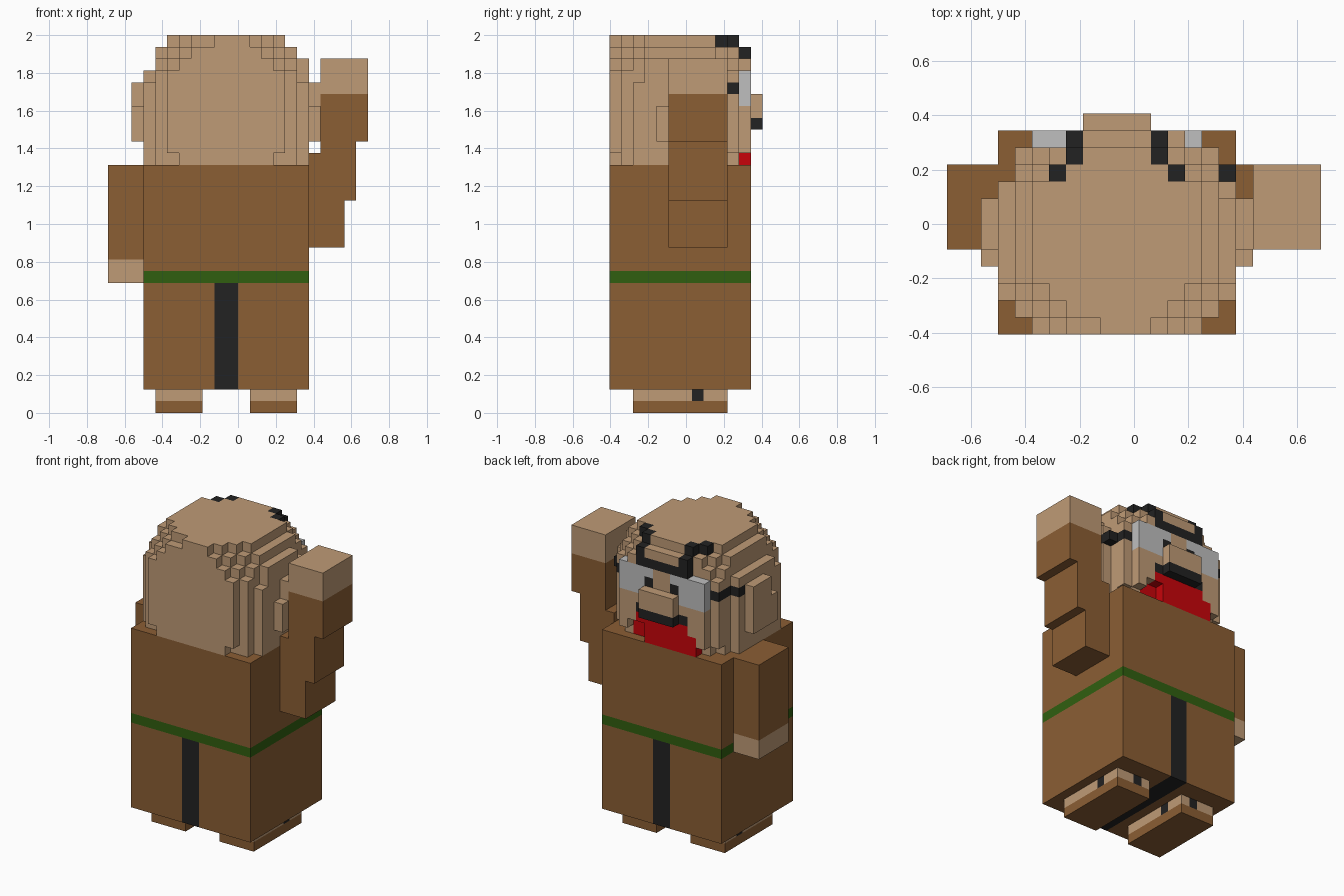
import bpy, bmesh
from mathutils import Vector

cube = bpy.data.objects.get("Cube")
if cube:
    bpy.data.objects.remove(cube, do_unlink=True)

U = 1 / 16      # size of one block
MID_Y = 6.5     # block row that lies on y = 0


def material(name, rgb):
    lin = [((c / 255 + 0.055) / 1.055) ** 2.4 if c > 10 else c / 255 / 12.92 for c in rgb]
    m = bpy.data.materials.new(name)
    m.use_nodes = True
    m.diffuse_color = (*lin, 1)
    bsdf = next(n for n in m.node_tree.nodes if n.type == 'BSDF_PRINCIPLED')
    bsdf.inputs["Base Color"].default_value = (*lin, 1)
    return m


MATS = [material("skin", (191, 155, 118)), material("brown cloth", (139, 94, 52)),
        material("black", (34, 34, 34)), material("belt green", (48, 95, 16)),
        material("eye grey", (191, 191, 191)), material("mouth red", (200, 4, 10))]
SKIN, BROWN, BLACK, GREEN, GREY, RED = range(6)


def finish(name, bm, mats):
    mesh = bpy.data.meshes.new(name)
    bm.to_mesh(mesh)
    bm.free()
    for m in mats:
        mesh.materials.append(m)
    ob = bpy.data.objects.new(name, mesh)
    bpy.context.collection.objects.link(ob)
    return ob


def box(name, mat, x, y, z):
    """Box between block-grid limits x, y and z."""
    bm = bmesh.new()
    bmesh.ops.create_cube(bm, size=1)
    for v in bm.verts:
        v.co = Vector(((r[0] + r[1]) / 2 + c * (r[1] - r[0]) for r, c in zip((x, y, z), v.co)))
        v.co = (v.co - Vector((0, MID_Y, 0))) * U
    return finish(name, bm, [MATS[mat]])


# Robe, with the dark gap running through the lower half
box("robe_upper", BROWN, (-8, 6), (0, 12), (12, 21))
box("belt", GREEN, (-8, 6), (0, 12), (11, 12))
box("robe_lower_right", BROWN, (-8, -2), (0, 12), (2, 11))
box("robe_lower_left", BROWN, (0, 6), (0, 12), (2, 11))
box("robe_gap", BLACK, (-2, 0), (0, 12), (2, 11))

# Sandals: brown sole, skin foot, dark strap pieces
for side, x0, toe in (("right", -7, -5), ("left", 1, 2)):
    x = (x0, x0 + 4)
    box(side + "_sole", BROWN, x, (2, 10), (0, 1))
    box(side + "_heel", SKIN, x, (2, 7), (1, 2))
    box(side + "_strap", BLACK, x, (7, 8), (1, 2))
    box(side + "_foot", SKIN, x, (8, 9), (1, 2))
    box(side + "_toe_outer", SKIN, (x0, toe), (9, 10), (1, 2))
    box(side + "_toe_strap", BLACK, (toe, toe + 1), (9, 10), (1, 2))
    box(side + "_toe_inner", SKIN, (toe + 1, x0 + 4), (9, 10), (1, 2))

# Lowered right arm
box("right_sleeve", BROWN, (-11, -8), (5, 10), (13, 21))
box("right_hand", SKIN, (-11, -8), (5, 10), (11, 13))

# Raised left arm
box("left_sleeve_shoulder", BROWN, (6, 9), (5, 10), (14, 18))
box("left_sleeve_elbow", BROWN, (6, 10), (5, 10), (18, 22))
box("left_sleeve_bend", BROWN, (7, 10), (5, 10), (22, 23))
box("left_sleeve_wrist", BROWN, (7, 11), (5, 10), (23, 27))
box("left_hand", SKIN, (7, 11), (5, 10), (27, 30))

# Head: block layers, each with a half width for every row from back to front
cells = {}


def fill(mat, x, y, z):
    for i in range(*x):
        for j in range(*y):
            for k in range(*z):
                if mat is None:
                    cells.pop((i, j, k), None)
                else:
                    cells[i, j, k] = mat


LAYERS = [((21, 22), (4, 6, 7, 7, 7, 7, 7, 7, 7, 6, 5)),
          ((22, 28), (5, 6, 7, 7, 7, 7, 7, 7, 7, 6, 6, 5)),
          ((28, 29), (5, 6, 6, 7, 7, 7, 7, 7, 7, 6, 6, 5)),
          ((29, 30), (4, 5, 6, 6, 6, 6, 6, 6, 6, 6, 5, 3)),
          ((30, 31), (3, 4, 5, 6, 6, 6, 6, 6, 6, 5, 4, 3)),
          ((31, 32), (2, 3, 4, 5, 5, 5, 5, 5, 5, 4, 3))]
for z, widths in LAYERS:
    for row, w in enumerate(widths):
        fill(SKIN, (-1 - w, -1 + w), (row, row + 1), z)
fill(None, (-3, -2), (0, 1), (31, 32))
fill(SKIN, (2, 3), (11, 12), (29, 30))
fill(SKIN, (5, 6), (3, 8), (29, 30))


def both(mat, x, y, z):
    """Fill a block range and its mirror image across the middle of the head."""
    fill(mat, x, y, z)
    fill(mat, (-2 - x[1], -2 - x[0]), y, z)


# Ears
both(SKIN, (6, 7), (4, 8), (23, 26))
both(SKIN, (6, 7), (5, 8), (26, 28))
# Eyes and pupils
both(GREY, (0, 4), (11, 12), (26, 29))
both(BLACK, (0, 1), (11, 12), (27, 28))
# Dark bands round the brow and temples
fill(BLACK, (-4, 2), (11, 12), (29, 30))
both(BLACK, (1, 2), (11, 12), (30, 31))
both(BLACK, (1, 2), (10, 11), (31, 32))
both(BLACK, (2, 3), (9, 10), (31, 32))
both(BLACK, (4, 5), (9, 11), (27, 28))
fill(BLACK, (5, 6), (8, 10), (27, 28))
fill(BLACK, (-8, -7), (7, 9), (27, 28))
# Nose and moustache
fill(SKIN, (-3, 1), (12, 13), (25, 27))
fill(BLACK, (-4, 2), (11, 12), (24, 25))
fill(BLACK, (-3, 1), (12, 13), (24, 25))
# Mouth
fill(RED, (-4, 2), (11, 12), (23, 24))
fill(None, (1, 3), (11, 12), (22, 23))
fill(RED, (-5, 1), (11, 12), (21, 23))
fill(RED, (-5, 3), (10, 11), (21, 23))

# Skin the filled blocks with their outward faces only
bm = bmesh.new()
corners = {}
for (i, j, k), mat in cells.items():
    for axis in range(3):
        for sign in (0, 1):
            near = [i, j, k]
            near[axis] += 1 if sign else -1
            if tuple(near) in cells:
                continue
            ring = []
            for a, b in ((0, 0), (1, 0), (1, 1), (0, 1)):
                p = [i, j, k]
                p[axis] += sign
                p[(axis + 1) % 3] += a
                p[(axis + 2) % 3] += b
                p = tuple(p)
                if p not in corners:
                    corners[p] = bm.verts.new((p[0] * U, (p[1] - MID_Y) * U, p[2] * U))
                ring.append(corners[p])
            face = bm.faces.new(ring if sign else ring[::-1])
            face.material_index = mat
bmesh.ops.dissolve_limit(bm, angle_limit=0.01, verts=bm.verts[:], edges=bm.edges[:],
                         delimit={'MATERIAL'})
finish("head", bm, MATS)
